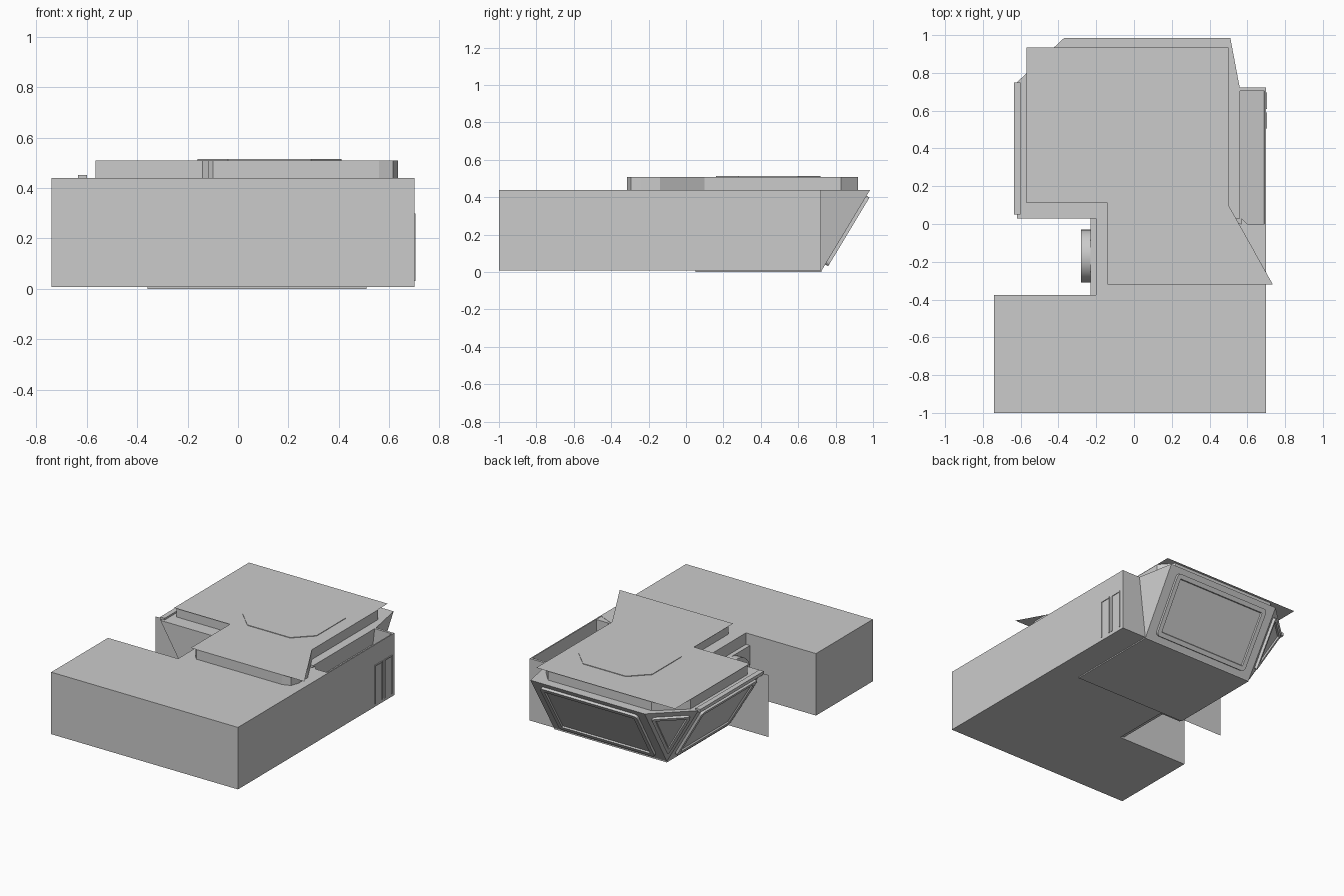
import bpy, bmesh, math
from mathutils import Vector

if "Cube" in bpy.data.objects:
    bpy.data.objects.remove(bpy.data.objects["Cube"])


def finish(name, bm):
    bmesh.ops.recalc_face_normals(bm, faces=bm.faces)
    me = bpy.data.meshes.new(name)
    bm.to_mesh(me)
    bm.free()
    ob = bpy.data.objects.new(name, me)
    bpy.context.collection.objects.link(ob)
    return ob


def sheet(name, pts):
    bm = bmesh.new()
    bm.faces.new([bm.verts.new(p) for p in pts])
    return finish(name, bm)


def sweep(name, pts, vec):
    """Closed 3D outline extruded along a vector."""
    bm = bmesh.new()
    f = bm.faces.new([bm.verts.new(p) for p in pts])
    ext = bmesh.ops.extrude_face_region(bm, geom=[f], use_keep_orig=True)
    new = [v for v in ext["geom"] if isinstance(v, bmesh.types.BMVert)]
    bmesh.ops.translate(bm, verts=new, vec=vec)
    return finish(name, bm)


def prism(name, pts, z0, z1):
    return sweep(name, [(x, y, z0) for x, y in pts], (0, 0, z1 - z0))


def box(name, x0, x1, y0, y1, z0, z1):
    return prism(name, [(x0, y0), (x1, y0), (x1, y1), (x0, y1)], z0, z1)


def window(name, corners, scale, rim, centre):
    """Raised window frame with a recessed pane lying on a sloped cab face."""
    pts = [Vector(c) for c in corners]
    mid = sum(pts, Vector()) / len(pts)
    n = (pts[1] - pts[0]).cross(pts[2] - pts[0]).normalized()
    if n.dot(mid - centre) < 0:
        n = -n
    pts = [mid + (p - mid) * scale for p in pts]
    bm = bmesh.new()
    base = [bm.verts.new(p - n * 0.005) for p in pts]
    top = [bm.verts.new(p + n * 0.018) for p in pts]
    k = len(pts)
    for i in range(k):
        j = (i + 1) % k
        bm.faces.new((base[i], base[j], top[j], top[i]))
    bmesh.ops.bevel(bm, geom=[e for e in bm.edges if (e.verts[0] in base) != (e.verts[1] in base)],
                    offset=0.025, segments=3, affect='EDGES', profile=0.5)
    loop = [e for e in bm.edges if len(e.link_faces) == 1
            and all((v.co - mid).dot(n) > 0.01 for v in e.verts)]
    f = bmesh.ops.contextual_create(bm, geom=loop)["faces"][0]
    bmesh.ops.recalc_face_normals(bm, faces=bm.faces)
    if f.normal.dot(n) < 0:
        bmesh.ops.reverse_faces(bm, faces=bm.faces)
    bmesh.ops.inset_region(bm, faces=[f], thickness=rim)
    bmesh.ops.inset_region(bm, faces=[f], thickness=0.004, depth=-0.01)
    return finish(name, bm)


# Main body: wide front block and narrower middle section
prism("body", [(-0.74, -1), (0.70, -1), (0.70, -0.06), (0.50, 0.03), (-0.20, 0.03),
               (-0.20, -0.375), (-0.74, -0.375)], 0.008, 0.44)

# Right side channel with an open slot beside the cab
profile = [(0.48, 0.008), (0.70, 0.008), (0.70, 0.44), (0.692, 0.44), (0.685, 0.30), (0.48, 0.34)]
sweep("side_channel", [(x, -0.065, z) for x, z in profile], (0, 0.785, 0))
box("channel_end", 0.51, 0.70, 0.705, 0.722, 0.008, 0.44)
prism("channel_corner", [(0.57, -0.06), (0.70, -0.06), (0.70, 0.0), (0.60, 0.0), (0.57, 0.03)], 0.3, 0.438)

# Cab with sloped rear and left faces
lower = [(-0.36, 0.03), (-0.36, 0.725), (0.51, 0.725), (0.51, 0.03)]
upper = [(-0.62, 0.03), (-0.62, 0.75), (-0.37, 0.985), (0.51, 0.985), (0.56, 0.72), (0.56, 0.03)]
bm = bmesh.new()
for z, ring in ((0.008, lower), (0.44, upper)):
    for x, y in ring:
        bm.verts.new((x, y, z))
bmesh.ops.convex_hull(bm, input=bm.verts[:])
finish("cab", bm)
prism("cab_floor", [(-0.36, 0.05), (0.51, 0.05), (0.51, 0.725), (-0.36, 0.725)], 0, 0.01)

# Cab windows
L = [Vector((x, y, 0.008)) for x, y in lower]
U = [Vector((x, y, 0.44)) for x, y in upper]
centre = Vector((0, 0.4, 0.25))
window("rear_window", [L[1], L[2], U[3], U[2]], 0.85, 0.03, centre)
window("left_window", [L[0], L[1], U[1], U[0]], 0.85, 0.03, centre)
window("corner_window", [L[1], U[2], U[1]], 0.75, 0.02, centre)

# Cab rims and the upright panel on its left
box("left_rim", -0.635, -0.60, 0.05, 0.75, 0.43, 0.452)
sheet("upright_panel", [(-0.68, 0.06, 0.008), (-0.2, 0.06, 0.008), (-0.2, 0.06, 0.44), (-0.68, 0.06, 0.44)])

# Raised roof and its overhanging top skin
prism("roof_wall", [(-0.565, 0.13), (-0.14, 0.13), (-0.12, 0.11), (-0.12, -0.295), (-0.10, -0.315),
                    (0.56, -0.315), (0.615, -0.295), (0.635, -0.24), (0.635, -0.14), (0.5, 0.1),
                    (0.5, 0.83), (0.42, 0.92), (-0.38, 0.92), (-0.565, 0.76)], 0.43, 0.508)
sheet("roof_skin", [(x, y, 0.51) for x, y in
                    [(-0.57, 0.935), (-0.57, 0.11), (-0.14, 0.11), (-0.14, -0.32),
                     (0.735, -0.32), (0.5, 0.1), (0.5, 0.935)]])

# Octagonal roof hatch
c = 0.12
x0, x1, y0, y1 = -0.16, 0.41, 0.16, 0.72
prism("roof_hatch", [(x0 + c, y0), (x1 - c, y0), (x1, y0 + c), (x1, y1 - c),
                     (x1 - c, y1), (x0 + c, y1), (x0, y1 - c), (x0, y0 + c)], 0.505, 0.514)

# Round housing in the left notch
box("notch_plate", -0.23, -0.19, -0.375, 0.03, 0.02, 0.36)
bpy.ops.mesh.primitive_cylinder_add(vertices=32, radius=0.14, depth=0.08,
                                    location=(-0.24, -0.17, 0.22), rotation=(0, math.pi / 2, 0))
drum = bpy.context.object
drum.name = "notch_drum"
bpy.ops.object.shade_smooth_by_angle()

# Two narrow door frames on the right side
for i, y in enumerate((0.505, 0.61)):
    a, b = y, y + 0.085
    box(f"door_{i}_top", 0.69, 0.705, a, b, 0.29, 0.298)
    box(f"door_{i}_front", 0.69, 0.705, a, a + 0.007, 0.03, 0.29)
    box(f"door_{i}_rear", 0.69, 0.705, b - 0.007, b, 0.03, 0.29)
